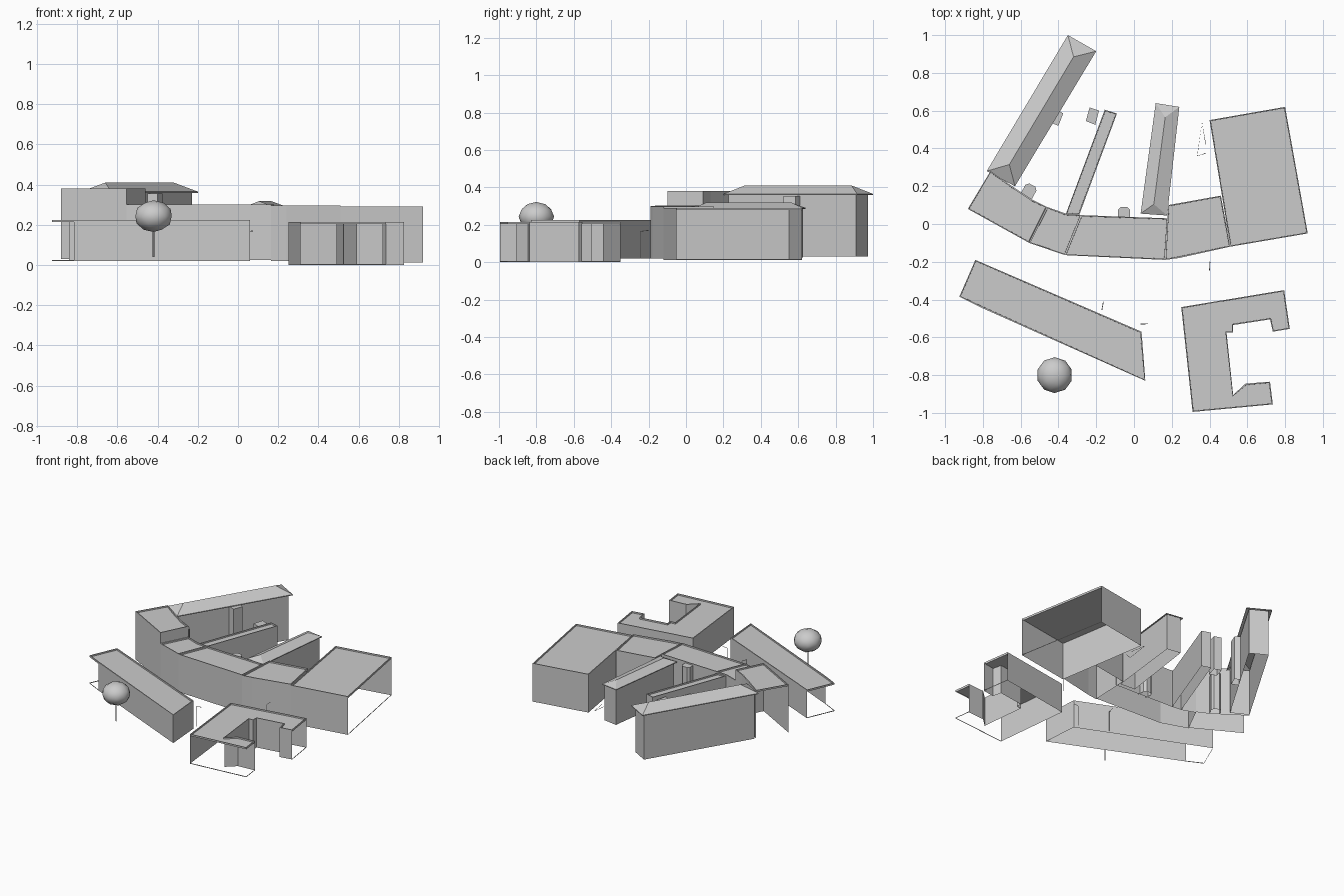
import bpy, bmesh, math
from mathutils import Vector

if "Cube" in bpy.data.objects:
    bpy.data.objects.remove(bpy.data.objects["Cube"])


def finish(name, bm):
    mesh = bpy.data.meshes.new(name)
    bm.to_mesh(mesh)
    bm.free()
    ob = bpy.data.objects.new(name, mesh)
    bpy.context.collection.objects.link(ob)
    return ob


def quad(bm, a, b, z0, z1):
    """Vertical wall panel between two plan points."""
    bm.faces.new([bm.verts.new(p) for p in
                  ((*a, z0), (*b, z0), (*b, z1), (*a, z1))])


def flat_block(name, pts, z0, z1, open_edges=(), curb=True, rim=0.008):
    """Flat-roofed shell; open edges keep only a roof fascia and a base curb."""
    area = sum(a[0] * b[1] - b[0] * a[1] for a, b in zip(pts, pts[1:] + pts[:1]))
    bm = bmesh.new()
    n = len(pts)
    for i in range(n):
        a, b = pts[i], pts[(i + 1) % n]
        if area < 0:
            a, b = b, a
        if i in open_edges:
            quad(bm, a, b, z1 - 0.012, z1)
            if curb:
                quad(bm, a, b, z0, z0 + 0.006)
        else:
            quad(bm, a, b, z0, z1)
    ring = pts if area > 0 else pts[::-1]
    roof = bm.faces.new([bm.verts.new((*p, z1)) for p in ring])
    bm.normal_update()
    # parapet rim, then sunken roof deck
    if rim:
        bmesh.ops.inset_region(bm, faces=[roof], thickness=rim, use_boundary=True)
        bmesh.ops.inset_region(bm, faces=[roof], thickness=0.0005, depth=-0.01)
    return finish(name, bm)


def hip_block(name, eave, ridge, z0, ze, zr, inset):
    """Four walls under an overhanging hipped roof; ridge runs from edge 3-0 to edge 1-2."""
    c = sum((Vector(p) for p in eave), Vector((0, 0))) / 4
    wall = []
    for i in range(4):
        p = Vector(eave[i])
        d1 = (Vector(eave[i - 1]) - p).normalized()
        d2 = (Vector(eave[(i + 1) % 4]) - p).normalized()
        wall.append(tuple(p + (d1 + d2) * inset))
    bm = bmesh.new()
    for i in range(4):
        quad(bm, wall[i - 1], wall[i], z0, ze)
        quad(bm, eave[i - 1], eave[i], ze - 0.006, ze)
    e = [bm.verts.new((*p, ze)) for p in eave]
    r = [bm.verts.new((*p, zr)) for p in ridge]
    for f in ((e[0], e[1], r[1], r[0]), (e[1], e[2], r[1]),
              (e[2], e[3], r[0], r[1]), (e[3], e[0], r[0])):
        bm.faces.new(f)
    bmesh.ops.recalc_face_normals(bm, faces=bm.faces)
    return finish(name, bm)


def tube(name, points, radius):
    cu = bpy.data.curves.new(name, 'CURVE')
    cu.dimensions = '3D'
    cu.bevel_depth = radius
    cu.bevel_resolution = 0
    sp = cu.splines.new('POLY')
    sp.points.add(len(points) - 1)
    for q, p in zip(sp.points, points):
        q.co = (*p, 1)
    ob = bpy.data.objects.new(name, cu)
    bpy.context.collection.objects.link(ob)
    return ob


# South-west bar building, open at its west end
flat_block("southwest_bar", [(-0.84, -0.19), (-0.925, -0.385), (-0.815, -0.44),
                             (0.06, -0.83), (0.04, -0.57)], 0.02, 0.225, (0, 1))

# C-shaped building round a court, open at three gable ends
flat_block("court_building", [
    (0.25, -0.44), (0.795, -0.35), (0.825, -0.555), (0.735, -0.57), (0.72, -0.505),
    (0.525, -0.535), (0.525, -0.575), (0.49, -0.575), (0.525, -0.905), (0.59, -0.845),
    (0.72, -0.835), (0.735, -0.955), (0.31, -0.995)], 0.0, 0.215, (1, 10, 11))

# Curved street front in four segments
flat_block("street_front_west", [(-0.88, 0.08), (-0.555, -0.10), (-0.46, 0.09),
                                 (-0.54, 0.13), (-0.63, 0.19), (-0.76, 0.28)],
           0.03, 0.38, (5,), curb=False)
flat_block("street_front_link", [(-0.555, -0.10), (-0.365, -0.165), (-0.28, 0.047),
                                 (-0.36, 0.055), (-0.46, 0.09)], 0.025, 0.302, (1, 4), False)
flat_block("street_front_middle", [(-0.365, -0.165), (0.165, -0.19), (0.18, 0.03),
                                   (-0.28, 0.047)], 0.025, 0.30, (1, 3), False)
flat_block("street_front_east", [(0.165, -0.19), (0.24, -0.18), (0.51, -0.12),
                                 (0.46, 0.15), (0.18, 0.10)], 0.02, 0.297, (2,), False)

# Large hall, open to the east
flat_block("large_hall", [(0.51, -0.12), (0.92, -0.05), (0.80, 0.62), (0.40, 0.55)],
           0.012, 0.29, (1,))

# Rear wings
hip_block("northwest_wing", [(-0.78, 0.28), (-0.35, 1.0), (-0.20, 0.915), (-0.63, 0.20)],
          [(-0.66, 0.315), (-0.32, 0.885)], 0.03, 0.365, 0.41, 0.02)
hip_block("middle_wing", [(0.035, 0.055), (0.115, 0.64), (0.24, 0.62), (0.175, 0.045)],
          [(0.105, 0.105), (0.165, 0.565)], 0.025, 0.29, 0.318, 0.012)
flat_block("narrow_wing", [(-0.36, 0.055), (-0.29, 0.047), (-0.09, 0.585),
                           (-0.155, 0.605)], 0.025, 0.293, (0,), False)

# Rounded stair towers behind the street front
for name, x, y, ang, top in (("stair_tower_west", -0.555, 0.175, -0.5, 0.31),
                             ("stair_tower_middle", -0.053, 0.055, 0.0, 0.29)):
    prof = [(-0.033, -0.04), (0.033, -0.04), (0.033, 0.02), (0.018, 0.035),
            (-0.018, 0.035), (-0.033, 0.02)]
    c, s = math.cos(ang), math.sin(ang)
    flat_block(name, [(x + c * u - s * v, y + s * u + c * v) for u, v in prof],
               0.03, top, (0,), False, 0)

# Small bays in the yard
flat_block("wing_bay", [(-0.45, 0.54), (-0.40, 0.52), (-0.375, 0.585), (-0.41, 0.61)],
           0.03, 0.355, (3,), False, 0)
flat_block("yard_hut", [(-0.255, 0.545), (-0.205, 0.525), (-0.185, 0.6), (-0.235, 0.617)],
           0.03, 0.28, rim=0)

# Tree
bpy.ops.mesh.primitive_ico_sphere_add(subdivisions=2, radius=0.095,
                                      location=(-0.42, -0.80, 0.243))
crown = bpy.context.object
crown.name = "tree_crown"
crown.scale.z = 0.83
bpy.ops.object.shade_smooth_by_angle(angle=math.radians(40))
tube("tree_trunk", [(-0.42, -0.80, 0.04), (-0.42, -0.80, 0.18)], 0.004)

# Street lamps with short arms
for i, (x, y, dx, dy) in enumerate(((-0.17, -0.455, 0.008, 0.045),
                                    (0.035, -0.53, 0.04, 0.002),
                                    (0.40, -0.245, 0.002, 0.045))):
    tube(f"street_lamp_{i + 1}", [(x, y, 0.02), (x, y, 0.165),
                                  (x + dx, y + dy, 0.17)], 0.002)

# Thin kerb beside the hall
tube("yard_kerb", [(0.38, 0.375, 0.03), (0.335, 0.36, 0.03), (0.36, 0.54, 0.03),
                   (0.38, 0.42, 0.03)], 0.0015)
